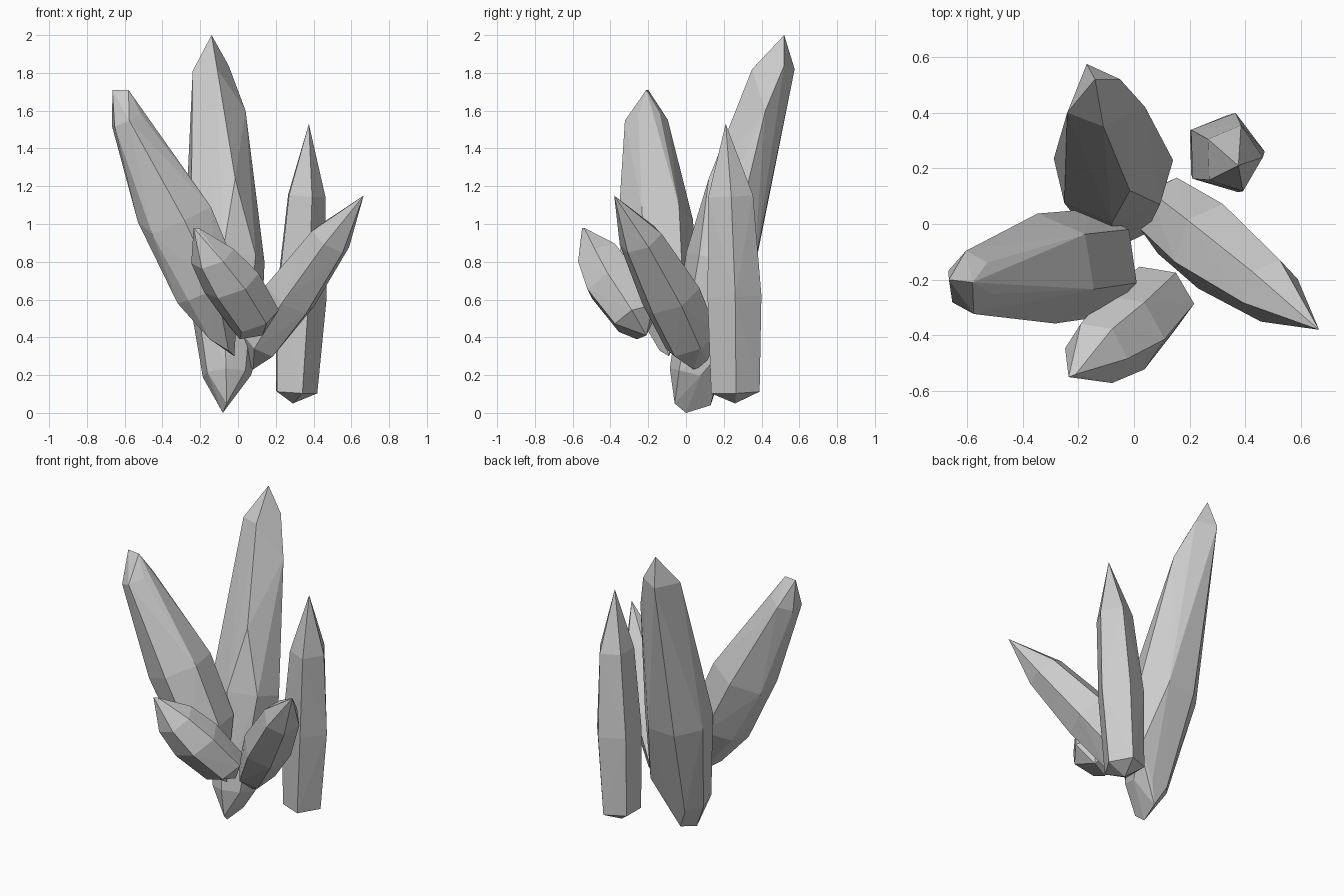
import bpy, bmesh, math
from mathutils import Vector


def crystal(name, sides, phase, base, rings, tips):
    """Faceted crystal: rings (x, y, z, r_side, r_depth) square to the axis, closed by points."""
    axis = (Vector(tips[0]) - Vector(base[0])).normalized()
    u = (Vector((1, 0, 0)) - axis * axis.x).normalized()
    v = axis.cross(u)
    bm = bmesh.new()
    for p in base + tips:
        bm.verts.new(p)
    for x, y, z, ru, rv in rings:
        for i in range(sides):
            a = math.radians(phase) + math.tau * i / sides
            bm.verts.new(Vector((x, y, z)) + u * ru * math.cos(a) + v * rv * math.sin(a))
    hull = bmesh.ops.convex_hull(bm, input=bm.verts)
    loose = [g for g in hull["geom_interior"] if isinstance(g, bmesh.types.BMVert)]
    bmesh.ops.delete(bm, geom=loose, context='VERTS')
    bmesh.ops.recalc_face_normals(bm, faces=bm.faces)
    mesh = bpy.data.meshes.new(name)
    bm.to_mesh(mesh)
    bm.free()
    obj = bpy.data.objects.new(name, mesh)
    bpy.context.collection.objects.link(obj)
    return obj


# Tall main crystal leaning back, with an uneven chisel tip
crystal("tall_crystal", 7, -40,
        [(-0.08, 0.00, 0.0), (-0.05, 0.13, 0.04), (-0.06, -0.06, 0.05), (0.12, 0.20, 0.34)],
        [(-0.06, 0.05, 0.20, 0.13, 0.14),
         (-0.075, 0.19, 0.80, 0.22, 0.195)],
        [(-0.14, 0.52, 2.0), (-0.05, 0.52, 1.84), (-0.17, 0.575, 1.82), (-0.24, 0.40, 1.81),
         (-0.11, 0.35, 1.82), (0.04, 0.42, 1.60), (-0.015, 0.12, 1.24)])

# Left leaning crystal, bulging along its underside
crystal("left_crystal", 6, -20,
        [(-0.02, -0.09, 0.30), (-0.05, -0.14, 0.33), (-0.15, -0.16, 0.39), (-0.32, -0.20, 0.58)],
        [(-0.14, -0.14, 0.66, 0.175, 0.195),
         (-0.315, -0.16, 1.02, 0.20, 0.20),
         (-0.59, -0.21, 1.55, 0.09, 0.115)],
        [(-0.665, -0.20, 1.71), (-0.58, -0.21, 1.71), (-0.53, -0.20, 1.01)])

# Upright five-sided crystal at the back right
crystal("upright_crystal", 5, 2,
        [(0.29, 0.26, 0.05)],
        [(0.30, 0.26, 0.11, 0.12, 0.135),
         (0.325, 0.255, 0.62, 0.145, 0.15),
         (0.355, 0.235, 1.15, 0.108, 0.125)],
        [(0.375, 0.21, 1.53)])

# Right leaning crystal
crystal("right_crystal", 6, 10,
        [(0.08, 0.04, 0.23), (0.05, 0.12, 0.26)],
        [(0.12, 0.03, 0.38, 0.115, 0.15),
         (0.275, -0.08, 0.62, 0.15, 0.165),
         (0.49, -0.24, 0.92, 0.115, 0.12)],
        [(0.665, -0.38, 1.15)])

# Short front crystal
crystal("front_crystal", 6, 0,
        [(0.01, -0.26, 0.39), (0.13, -0.21, 0.41)],
        [(0.085, -0.265, 0.50, 0.14, 0.13),
         (-0.035, -0.39, 0.69, 0.155, 0.155),
         (-0.135, -0.465, 0.83, 0.12, 0.125)],
        [(-0.235, -0.55, 0.98), (-0.21, -0.54, 0.98)])
